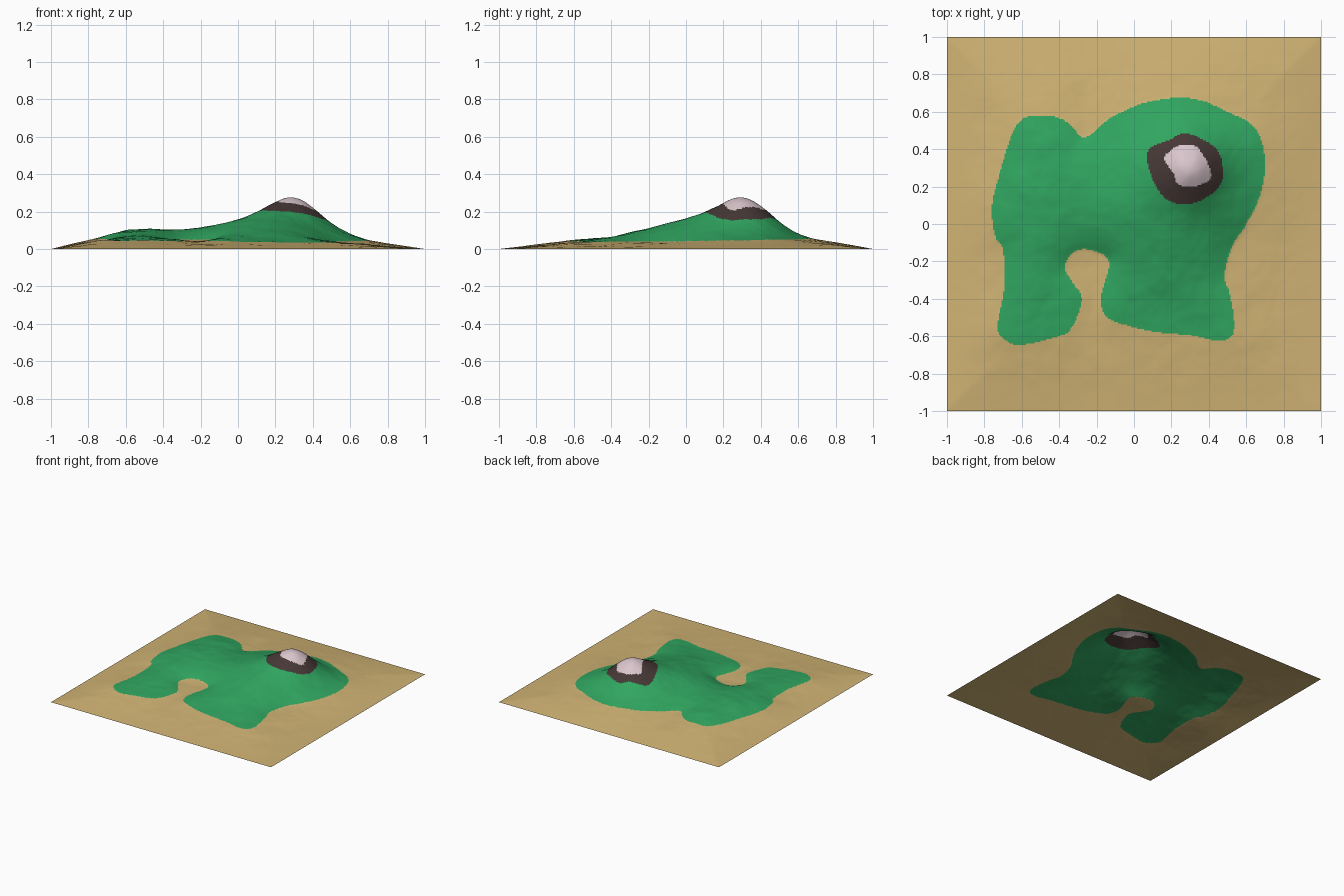
import bpy, bmesh, math
from mathutils import Vector, kdtree, noise

if "Cube" in bpy.data.objects:
    bpy.data.objects.remove(bpy.data.objects["Cube"])

N = 260  # grid cells per side


def material(name, rgb):
    m = bpy.data.materials.new(name)
    lin = [((c / 255 + 0.055) / 1.055) ** 2.4 for c in rgb]
    m.diffuse_color = (*lin, 1)
    m.use_nodes = True
    m.node_tree.nodes["Principled BSDF"].inputs["Base Color"].default_value = m.diffuse_color
    return m


class Outline:
    """Smooth closed counter-clockwise curve with signed distance (positive inside)."""

    def __init__(self, pts, steps=14):
        p = [Vector(q) for q in pts]
        n = len(p)
        self.s = []
        for i in range(n):
            a, b, c, d = (p[(i + k) % n] for k in (-1, 0, 1, 2))
            for j in range(steps):
                t = j / steps
                self.s.append(0.5 * (2 * b + (c - a) * t + (2 * a - 5 * b + 4 * c - d) * t * t
                                     + (3 * b - a - 3 * c + d) * t ** 3))
        self.tree = kdtree.KDTree(len(self.s))
        for i, q in enumerate(self.s):
            self.tree.insert((q.x, q.y, 0), i)
        self.tree.balance()

    def dist(self, x, y):
        q, i, d = self.tree.find((x, y, 0))
        t = self.s[(i + 1) % len(self.s)] - self.s[i - 1]
        return math.copysign(d, t.x * (y - q.y) - t.y * (x - q.x))


# Coast of the grassland, and rings of the rock and the snow cap
grass = Outline([
    (-.76, .05), (-.74, -.07), (-.70, -.14), (-.695, -.35), (-.73, -.55), (-.69, -.62), (-.60, -.645),
    (-.40, -.60), (-.33, -.55), (-.28, -.40), (-.33, -.31), (-.37, -.23), (-.33, -.155), (-.25, -.135),
    (-.15, -.175), (-.135, -.24), (-.175, -.38), (-.16, -.48), (-.08, -.53), (.10, -.575), (.30, -.595),
    (.45, -.625), (.52, -.60), (.535, -.52), (.51, -.37), (.485, -.28), (.52, -.13), (.60, 0), (.67, .14),
    (.70, .30), (.68, .45), (.62, .54), (.52, .59), (.36, .66), (.22, .675), (.05, .645), (-.12, .57),
    (-.23, .48), (-.28, .465), (-.34, .53), (-.41, .57), (-.50, .58), (-.60, .56), (-.66, .46),
    (-.71, .30), (-.75, .15)])
rock = Outline([(.07, .35), (.10, .24), (.165, .14), (.28, .105), (.40, .15), (.47, .23), (.47, .33),
                (.44, .40), (.37, .45), (.27, .485), (.19, .45), (.09, .41)])
snow = Outline([(.165, .34), (.21, .27), (.24, .21), (.32, .20), (.40, .235), (.41, .28), (.37, .37),
                (.32, .42), (.24, .42), (.17, .37)])


def bump(x, y, cx, cy, sx, sy):
    return math.exp(-0.5 * (((x - cx) / sx) ** 2 + ((y - cy) / sy) ** 2))


def height(x, y):
    edge = max(0, 1 - max(abs(x), abs(y)))
    d = grass.dist(x, y)
    shore = 0.048 + 0.015 * y - 0.01 * x
    rough = noise.fractal(Vector((x * 6, y * 6, 3.7)), 0.9, 2.1, 4)
    if d < 0:  # beach falls to the square border
        t = edge / (edge - d)
        return max(0, shore * t + 0.003 * rough * min(1, edge * 4))
    rise = 1 - math.exp(-d / 0.08)
    z = 0.122 * bump(x, y, .17, .12, .3, .3) + 0.045 * bump(x, y, -.55, .1, .2, .35)
    z += 0.135 * bump(x, y, .3, .32, .135, .135)
    return shore + z * rise + rough * (0.003 + 0.003 * rise)


# Heights are sampled on a grid, then softened once so the shore has no crease
raw = [[height(-1 + 2 * i / N, -1 + 2 * j / N) for i in range(N + 1)] for j in range(N + 1)]
for _ in range(4):
    old = [r[:] for r in raw]
    for j in range(1, N):
        for i in range(1, N):
            raw[j][i] = (4 * old[j][i] + old[j - 1][i] + old[j + 1][i] + old[j][i - 1] + old[j][i + 1]) / 8

# Island surface: one open sheet
bm = bmesh.new()
bmesh.ops.create_grid(bm, x_segments=N, y_segments=N, size=1)
for v in bm.verts:
    v.co.z = raw[round((v.co.y + 1) * N / 2)][round((v.co.x + 1) * N / 2)]

# Colour zones
for f in bm.faces:
    c = f.calc_center_median()
    f.smooth = True
    if snow.dist(c.x, c.y) > 0:
        f.material_index = 3
    elif rock.dist(c.x, c.y) > 0:
        f.material_index = 2
    elif grass.dist(c.x, c.y) > 0:
        f.material_index = 1

me = bpy.data.meshes.new("island_terrain")
bm.to_mesh(me)
bm.free()
for name, rgb in (("sand", (208, 179, 116)), ("grass", (48, 166, 96)),
                  ("dark_rock", (70, 56, 54)), ("pale_snow", (218, 198, 205))):
    me.materials.append(material(name, rgb))
island = bpy.data.objects.new("island_terrain", me)
bpy.context.collection.objects.link(island)
